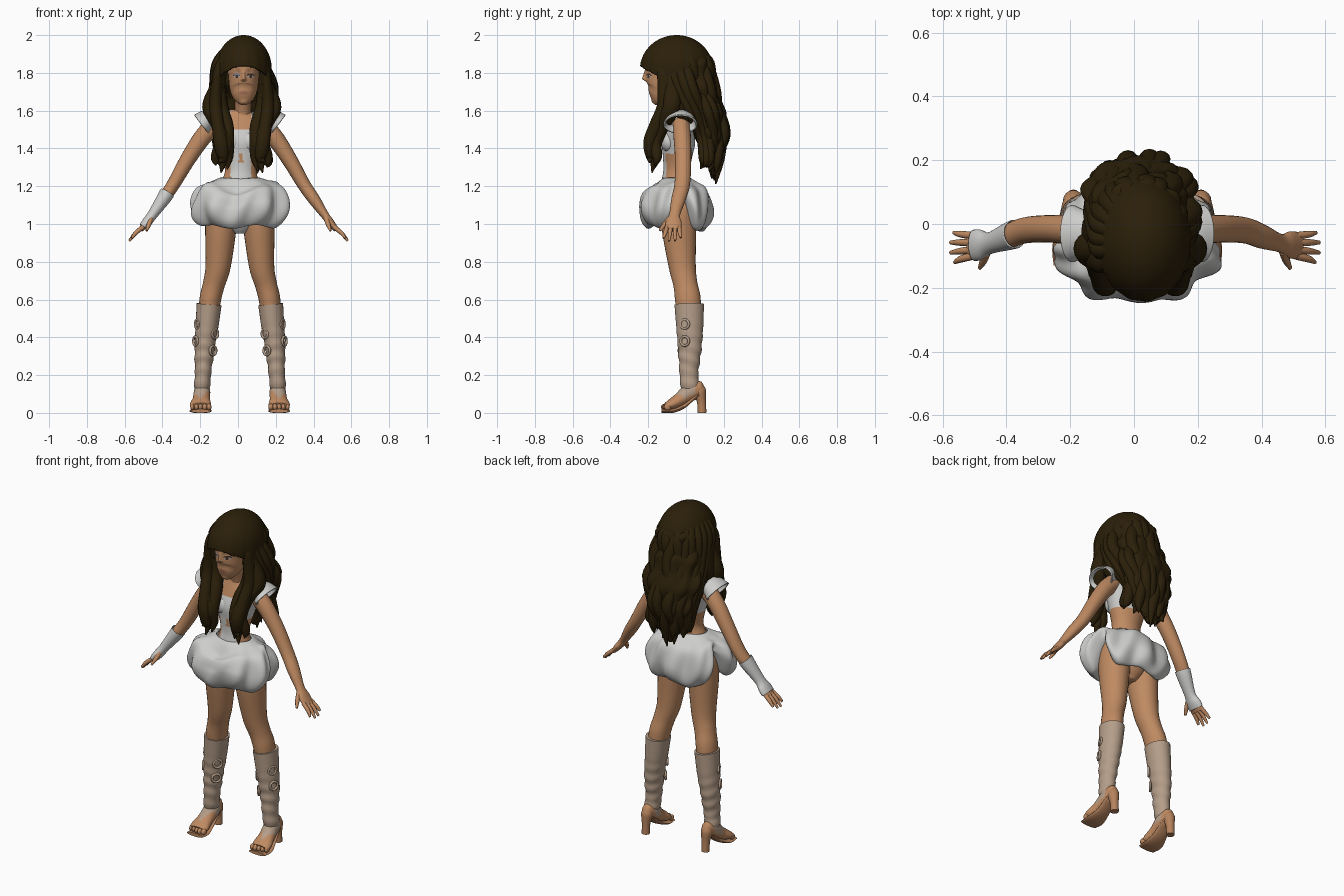
import bpy, bmesh, math, random
from mathutils import Vector

random.seed(4)
if bpy.data.objects.get("Cube"):
    bpy.data.objects.remove(bpy.data.objects["Cube"])

Y, Z = Vector((0, 1, 0)), Vector((0, 0, 1))
MID, HEAD = 0.01, 0.03   # centre lines of body and head


def material(name, *rgb):
    m = bpy.data.materials.new(name)
    m.use_nodes = True
    m.diffuse_color = (*rgb, 1)
    m.node_tree.nodes["Principled BSDF"].inputs["Base Color"].default_value = (*rgb, 1)
    return m


skin = material("skin", 0.52, 0.255, 0.122)
cloth = material("white_cloth", 0.61, 0.61, 0.6)
leather = material("beige_leather", 0.46, 0.34, 0.25)
hair = material("dark_brown_hair", 0.024, 0.0138, 0.0028)
sole_tan = material("tan_sole", 0.46, 0.225, 0.11)
lip = material("lip_rose", 0.44, 0.18, 0.11)
dark = material("eye_dark", 0.05, 0.03, 0.02)
white = material("eye_white", 0.45, 0.38, 0.33)
blue = material("blue_shadow", 0.16, 0.2, 0.36)


def spline(pts, steps):
    """Smooth interpolation through stations of any length."""
    p = [pts[0]] + list(pts) + [pts[-1]]
    out = []
    for i in range(1, len(p) - 2):
        for k in range(steps):
            t = k / steps
            out.append([b + 0.5 * t * (c - a + t * (2*a - 5*b + 4*c - d + t * (3*(b - c) + d - a)))
                        for a, b, c, d in zip(*p[i-1:i+3])])
    return out + [list(pts[-1])]


def tube(bm, pts, sides=16, steps=5, ref=Y, caps=True, warp=None):
    """Elliptical loft through stations (x, y, z, radius_a, radius_b)."""
    st = spline(pts, steps)
    pos = [Vector(s[:3]) for s in st]
    rings = []
    for i, s in enumerate(st):
        t = (pos[min(i + 1, len(st) - 1)] - pos[max(i - 1, 0)]).normalized()
        u = ref.cross(t).normalized()
        v = t.cross(u)
        ring = []
        for k in range(sides):
            a = math.tau * k / sides
            g = warp(a, pos[i]) if warp else 1
            ring.append(bm.verts.new(pos[i] + g * (u * s[3] * math.cos(a) + v * s[4] * math.sin(a))))
        rings.append(ring)
    for r, q in zip(rings, rings[1:]):
        for k in range(sides):
            j = (k + 1) % sides
            bm.faces.new((r[k], r[j], q[j], q[k]))
    if caps:
        bm.faces.new(rings[0][::-1])
        bm.faces.new(rings[-1])


def finish(bm, name, mats, rule=None, thick=0):
    bmesh.ops.recalc_face_normals(bm, faces=bm.faces)
    if rule:
        for f in bm.faces:
            f.material_index = int(rule(f.calc_center_median(), f.normal))
    me = bpy.data.meshes.new(name)
    bm.to_mesh(me)
    bm.free()
    ob = bpy.data.objects.new(name, me)
    bpy.context.collection.objects.link(ob)
    for m in mats:
        me.materials.append(m)
    bpy.ops.object.select_all(action='DESELECT')
    ob.select_set(True)
    bpy.context.view_layer.objects.active = ob
    bpy.ops.object.shade_smooth_by_angle(angle=math.radians(60))
    if thick:
        ob.modifiers.new("thickness", 'SOLIDIFY').thickness = thick


def loft(name, mats, pts, rule=None, thick=0, **kw):
    bm = bmesh.new()
    tube(bm, pts, **kw)
    finish(bm, name, mats, rule, thick)


def ball(name, mat, loc, size, seg=16):
    bm = bmesh.new()
    bmesh.ops.create_uvsphere(bm, u_segments=seg, v_segments=seg // 2 + 2, radius=1)
    bmesh.ops.scale(bm, vec=size, verts=bm.verts)
    bmesh.ops.translate(bm, vec=loc, verts=bm.verts)
    finish(bm, name, [mat])


def side(s, pts, mid=MID):
    return [(mid + s * p[0], *p[1:]) for p in pts]


# Torso: bodice band, front panel with keyhole, bare midriff
def is_cloth(c, n):
    x, front = abs(c.x - 0.015), c.y < -0.05
    if c.z > 1.5:
        return x > 0.055
    if c.z > 1.375:
        return True
    if c.z > 1.24:
        return front and x < 0.055 and not (x < 0.012 and c.z > 1.33)
    return c.z > 1.12 or front


loft("torso", [skin, cloth], [(.01, -.04, .95, .035, .05), (.01, -.04, 1.0, .10, .085),
     (.01, -.04, 1.1, .16, .10), (.012, -.05, 1.2, .11, .085), (.015, -.05, 1.28, .084, .07),
     (.015, -.045, 1.36, .10, .078), (.015, -.04, 1.43, .122, .088), (.015, -.032, 1.5, .145, .075),
     (.015, -.028, 1.56, .115, .058), (.02, -.03, 1.6, .05, .045)], is_cloth, sides=72, steps=8)
loft("neck", [skin], [(.02, -.025, 1.54, .055, .05), (.025, -.04, 1.6, .043, .043),
                      (.03, -.07, 1.7, .045, .05)], sides=20)
for s, tag in ((1, "left"), (-1, "right")):
    ball(tag + "_bust", cloth, (0.015 + s * .052, -.09, 1.435), (.056, .043, .055), 24)

# Balloon skirt: draped front, folds, raised sides
bm = bmesh.new()
N, rows = 120, []
for f, h in spline([(.38, 1.245), (.6, 1.225), (.86, 1.195), (1, 1.10), (.95, 1.03), (.76, .985), (.58, 1.01)], 5):
    row = []
    for k in range(N):
        a = math.tau * k / N
        front, back, out = max(0, -math.sin(a)), max(0, math.sin(a)), max(0, f - .42)
        notch = math.exp(-((abs(math.cos(a)) - 1) ** 2 * 25 + (math.sin(a) - .25) ** 2 * 8))
        fold = 1 + out * (.07 * math.sin(7 * a + 9 * h) + .07 * math.sin(12 * a - 16 * h) - .06 * back)
        r = f * fold * (1 - .5 * notch * out)
        z = 1.225 - (1.225 - h) * (1 - .74 * notch) if h < 1.225 else h
        z += out * (.03 * math.sin(5 * a + 1) - .05 * back)
        z -= .05 * front ** 6 * math.exp(-((f - .72) / .22) ** 2) * (h > 1.1)
        row.append(bm.verts.new((MID + .278 * r * math.cos(a), -.053 + .193 * r * math.sin(a), z)))
    rows.append(row)
for r, q in zip(rows, rows[1:]):
    for k in range(N):
        bm.faces.new((r[k], r[(k+1) % N], q[(k+1) % N], q[k]))
finish(bm, "balloon_skirt", [cloth], thick=.006)

ARM = [(.12, -.025, 1.53, .05, .045), (.19, -.02, 1.46, .047, .046), (.27, -.015, 1.34, .041, .043),
       (.345, -.02, 1.21, .035, .041), (.40, -.04, 1.13, .032, .038), (.455, -.06, 1.05, .022, .029),
       (.485, -.065, 1.01, .02, .042), (.518, -.068, .97, .014, .042)]
BOOT = [(.163, .017, .575, .066, .078), (.175, .02, .45, .06, .071), (.188, .02, .33, .052, .061),
        (.195, .015, .21, .043, .05), (.2, .02, .15, .043, .05), (.2, .022, .125, .038, .046)]


def wrinkle(a, p):
    return 1 + .06 * max(0, 1 - abs(p.z - .28) / .2) * math.sin(p.z * 95 + 1.5 * math.sin(a))


for s, tag in ((1, "left_"), (-1, "right_")):
    # Arm, hand and cap sleeve
    bm = bmesh.new()
    tube(bm, side(s, ARM, .003), sides=20)
    for y0, tip in ((-.1, (.565, -.12, .925)), (-.08, (.578, -.09, .91)), (-.058, (.578, -.058, .912)),
                    (-.037, (.568, -.027, .928))):
        mid = (.545, (y0 + tip[1]) / 2, .952)
        tube(bm, side(s, [(.505, y0, .985, .012, .012), (*mid, .011, .011), (*tip, .006, .006)], .003), sides=10)
    tube(bm, side(s, [(.465, -.085, 1.03, .014, .016), (.475, -.115, .995, .012, .012),
                      (.487, -.138, .965, .006, .007)], .003), sides=10)
    finish(bm, tag + "arm", [skin])
    loft(tag + "cap_sleeve", [cloth], side(s, [(.07, -.03, 1.55, .042, .055), (.125, -.03, 1.556, .05, .066),
         (.17, -.03, 1.55, .056, .076), (.203, -.03, 1.528, .064, .09)]), thick=.008, sides=32, caps=False)

    # Leg and tall boot
    loft(tag + "leg", [skin], side(s, [(.075, -.025, 1.16, .07, .075), (.095, -.035, 1.08, .085, .095),
         (.101, -.037, .98, .083, .092), (.115, -.02, .78, .067, .072), (.138, -.003, .68, .058, .064),
         (.157, .01, .6, .057, .068), (.17, .018, .48, .05, .06)]), sides=28)
    loft(tag + "boot", [leather], side(s, BOOT), sides=32, steps=10, warp=wrinkle)
    for z, x, y in ((.47, .9, -.45), (.38, .9, -.45), (.42, -.75, -.65), (.33, -.75, -.65)):
        d = Vector((s * x, y, 0)).normalized()
        cx = .174 + (.45 - z) * .11
        bpy.ops.mesh.primitive_torus_add(major_radius=.024, minor_radius=.007, major_segments=24, minor_segments=8,
            location=Vector((MID + s * cx, .02, z)) + d * .06, rotation=d.to_track_quat('Z', 'Y').to_euler())
        ring = bpy.context.object
        ring.name = tag + "boot_ring"
        ring.data.materials.append(leather)
        bpy.ops.object.shade_smooth()

    # Foot with pointed boot tongue, toes, sole and block heel
    fx = MID + s * .208

    def tongue(c, n):
        return n.z > -.2 and c.y < .05 and abs(c.x - fx) < .05 * (c.y + .09) / .09
    loft(tag + "foot", [skin, leather], side(s, [(.2, .098, .125, .008, .01), (.2, .085, .125, .026, .034),
         (.2, .06, .125, .036, .046), (.2, .025, .112, .043, .05), (.204, -.03, .072, .046, .038),
         (.208, -.075, .046, .056, .03), (.208, -.105, .034, .053, .02)]), tongue, sides=32, steps=8, ref=Z)
    for i in range(5):
        ball(tag + "toe", skin, (fx + s * (i * .022 - .044), -.112 + .005 * abs(i - 1), .031),
             (.014 - .0008 * i, .02, .018), 12)
    loft(tag + "sole", [sole_tan], side(s, [(.2, .075, .095, .03, .01), (.2, .05, .088, .036, .01),
         (.204, -.01, .037, .044, .012), (.208, -.07, .011, .058, .011), (.208, -.13, .01, .054, .01)]),
         sides=20, ref=Z)
    loft(tag + "heel", [sole_tan], side(s, [(.2, .085, 0, .023, .023), (.2, .082, .06, .024, .024),
         (.2, .072, .115, .033, .034), (.2, .068, .15, .02, .022)]), sides=16)

# Single fingerless glove on the right hand
loft("right_glove", [cloth], side(-1, [(*p[:3], p[3] + g, p[4] + g) for p, g in
     zip([(.378, -.032, 1.165, .034, .04)] + ARM[4:7] + [(.505, -.067, .985, .017, .043)],
         (.006, .005, .005, .006, .006))], .003), thick=.004, sides=24, caps=False)


# Head with sculpted nose, lips and painted eyes
def face_shape(a, p):
    d = a - 1.5 * math.pi
    ramp = (1.795 - p.z) / .06 if p.z > 1.735 else (p.z - 1.72) / .015
    ramp = max(0, min(1, ramp))
    nose = .24 * ramp * math.exp(-(d / (.07 + .07 * ramp)) ** 2)
    lips = .05 * math.exp(-(d / .25) ** 2 - ((p.z - 1.694) / .012) ** 2)
    sockets = .05 * math.exp(-((abs(d) - .42) / .2) ** 2 - ((p.z - 1.785) / .015) ** 2)
    return 1 + nose + lips - sockets


def face_paint(c, n):
    x, z = abs(c.x - HEAD), c.z
    if c.y > -.14:
        return 0
    if (x / .024) ** 2 + ((z - 1.694) / .0095) ** 2 < 1:
        return 1
    dx = (x - .037) / .019
    if dx ** 2 + ((z - 1.781) / .007) ** 2 < 1:
        return 2 if abs(dx) < .36 else 3
    if dx ** 2 + ((z - 1.785) / .011) ** 2 < 1.1 and z > 1.781:
        return 2 if c.x > HEAD or z < 1.789 else 4
    return 0


loft("head", [skin, lip, dark, white, blue], [(HEAD, -.172, 1.638, .014, .012), (HEAD, -.16, 1.652, .038, .035),
     (HEAD, -.145, 1.675, .057, .062), (HEAD, -.124, 1.71, .072, .089), (HEAD, -.109, 1.76, .079, .106),
     (HEAD, -.097, 1.82, .083, .121), (HEAD, -.08, 1.9, .083, .115), (HEAD, -.06, 1.96, .04, .05)],
     face_paint, sides=160, steps=18, warp=face_shape)

# Hair cap with fringe, open over the face
bm = bmesh.new()
bmesh.ops.create_uvsphere(bm, u_segments=96, v_segments=110, radius=1)
for v in bm.verts:
    a = math.atan2(v.co.x, -v.co.y)
    g = 1 + .01 * math.sin(16 * a) * min(1, max(0, .8 - v.co.z))
    v.co = (HEAD + .148 * g * v.co.x, -.05 + .193 * g * v.co.y, 1.82 + .18 * v.co.z)
cut = [f for f in bm.faces for c in [f.calc_center_median()]
       if (c.z < 1.838 - 3.5 * (c.x - HEAD) ** 2 and c.y < -.13) or (c.z < 1.72 and c.y < -.04)]
bmesh.ops.delete(bm, geom=cut, context='FACES')
finish(bm, "hair_cap", [hair], thick=.01)


# Back hair: wavy core and overlapping locks
def waves(a, p):
    return 1 + .05 * math.sin(9 * a + 20 * p.z) + .06 * math.sin(p.z * 48 + 2 * math.sin(a))


loft("hair_back", [hair], [(.028, -.02, 1.93, .08, .09), (.025, -.002, 1.84, .135, .135), (.015, .045, 1.72, .152, .115),
     (.01, .1, 1.6, .162, .1), (.01, .125, 1.48, .145, .085), (.01, .14, 1.36, .105, .045),
     (.01, .145, 1.24, .02, .01)], sides=64, steps=10, warp=waves)
bm = bmesh.new()
PROFILE = [(1.94, .07, -.05, .09), (1.85, .12, -.042, .155), (1.72, .138, 0, .138), (1.6, .145, .052, .125),
           (1.47, .13, .1, .098), (1.34, .108, .11, .055)]
for i in range(16):
    a = math.radians(-105 + 210 * i / 15)
    ph, end = random.uniform(0, 6), 1.19 + .1 * abs(math.sin(a)) + random.uniform(0, .05)
    path = []
    for j, (z, rx, yc, ry) in enumerate(PROFILE):
        w = .016 * math.sin(ph + 2.3 * j) * min(1, j / 2)
        path.append((.018 + (rx + w) * math.sin(a) + w, yc + (ry + w) * math.cos(a), z,
                     .016 if j == 0 else .038 - .002 * j, .016 if j == 0 else .034 - .002 * j))
    x, y = path[-1][:2]
    path.append((x * .95 + random.uniform(-.02, .02), y + random.uniform(-.025, .015), end, .003, .003))
    tube(bm, path, sides=12, steps=6)
finish(bm, "hair_back_locks", [hair])

# Front tresses over the shoulders
for s, tag in ((1, "left_"), (-1, "right_")):
    bm = bmesh.new()
    for dx, dy, ph, end in ((0, 0, 0, 1.27), (.022, .015, 2, 1.31), (-.026, .01, 4, 1.29), (.01, -.018, 5, 1.33)):
        path = [(.07, -.07, 1.93, .012, .02), (.112, -.092, 1.83, .026, .042), (.122, -.092, 1.74, .029, .042),
                (.14, -.092, 1.62, .036, .046), (.11, -.14, 1.52, .034, .038), (.093, -.175, 1.43, .038, .034),
                (.103, -.168, 1.35, .028, .025)]
        path = [(x + min(1, j / 3) * (dx + .012 * math.sin(ph + 2 * j)), y + dy, z, p, q)
                for j, (x, y, z, p, q) in enumerate(path)]
        tube(bm, side(s, path + [(.11 + dx * 1.3, -.18 + dy, end, .003, .003)], .02), sides=14)
    tube(bm, side(s, [(.085, -.03, 1.92, .015, .03), (.118, -.03, 1.82, .03, .06), (.14, -.02, 1.7, .034, .06),
                      (.145, -.02, 1.62, .034, .06), (.13, .01, 1.54, .01, .02)], .016), sides=14)
    finish(bm, tag + "front_tress", [hair])
